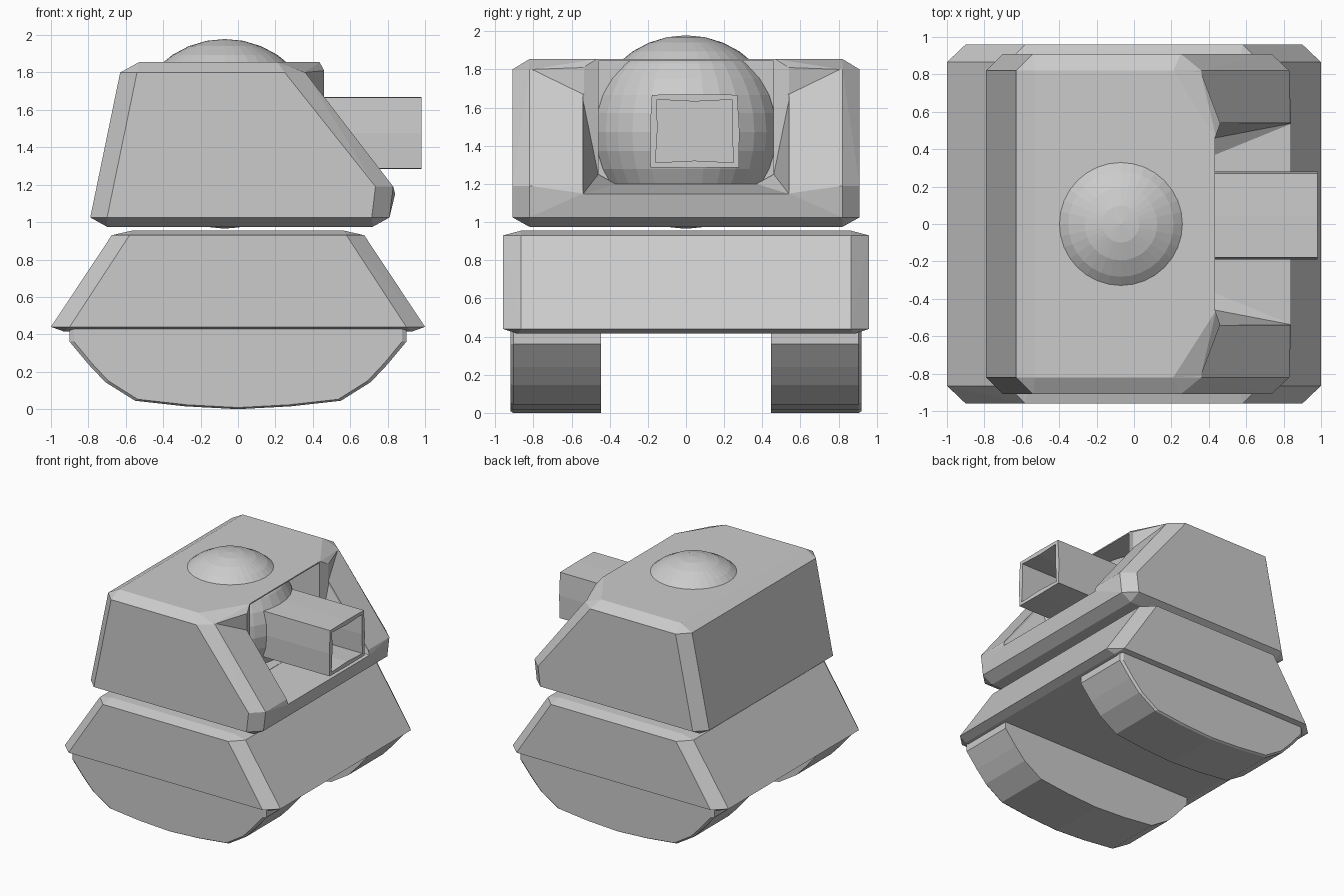
import bpy, bmesh, math
from mathutils import Vector

if "Cube" in bpy.data.objects:
    bpy.data.objects.remove(bpy.data.objects["Cube"])


def finish(name, bm):
    bmesh.ops.recalc_face_normals(bm, faces=bm.faces)
    mesh = bpy.data.meshes.new(name)
    bm.to_mesh(mesh)
    bm.free()
    ob = bpy.data.objects.new(name, mesh)
    bpy.context.collection.objects.link(ob)
    return ob


def hull(name, pts, mirror=""):
    """Convex solid around points, optionally mirrored in x and/or y."""
    for axis in mirror:
        i = "xyz".index(axis)
        pts = pts + [tuple(-c if k == i else c for k, c in enumerate(p)) for p in pts]
    bm = bmesh.new()
    for p in sorted(set(pts)):
        bm.verts.new(p)
    res = bmesh.ops.convex_hull(bm, input=bm.verts)
    loose = [v for v in bm.verts if not v.link_faces]
    bmesh.ops.delete(bm, geom=loose, context='VERTS')
    bmesh.ops.dissolve_limit(bm, angle_limit=math.radians(1),
                             verts=bm.verts, edges=bm.edges)
    return finish(name, bm)


def boolean(ob, other, op):
    other.hide_render = True
    mod = ob.modifiers.new(op, 'BOOLEAN')
    mod.operation, mod.object, mod.solver = op, other, 'EXACT'
    bpy.context.view_layer.objects.active = ob
    bpy.ops.object.modifier_apply(modifier=mod.name)
    bpy.data.objects.remove(other)


# Lower hull: sloped ends and chamfered corners
hull("lower_hull", [
    (.93, .88, .415),
    (1.0, .865, .44), (.90, .96, .44),
    (.675, .865, .93), (.58, .96, .93),
    (.565, .865, .955)], "xy")

# Two tracks with rounded bellies and a bevelled outer rim
belly = [(.90, .44), (.90, .36), (.80, .24), (.71, .145), (.55, .045), (.28, .015), (0, 0)]
for side, s in (("left", -1), ("right", 1)):
    pts = []
    for x, z in belly:
        pts += [(x, s * .445, z), (x, s * .905, z),
                (x * .975, s * .92, .44 + (z - .44) * .98)]
    hull("track_" + side, pts, "x")

# Turret body
turret = hull("turret", [
    (-.70, .91, 1.025), (-.54, .91, 1.80), (.25, .91, 1.80), (.735, .91, 1.19), (.715, .91, 1.025),
    (-.79, .82, 1.025), (-.63, .82, 1.80), (-.53, .82, 1.855), (.21, .82, 1.855),
    (.36, .82, 1.80), (.83, .82, 1.19), (.84, .54, 1.15), (.81, .82, 1.025),
    (.72, .82, .975), (-.70, .82, .975)], "y")

# Brow that overhangs the gun opening
brow = hull("brow", [
    (.46, .54, 1.81), (.46, .54, 1.64), (.355, .82, 1.80), (.44, .46, 1.855),
    (.21, .82, 1.855), (.0, .6, 1.855), (.0, .6, 1.3), (.3, .6, 1.4)], "y")
boolean(turret, brow, 'UNION')

# Gun opening: flared mouth, then a deep pocket for the ball mount
mouth = hull("mouth_cutter", [
    (.433, .46, 1.95), (.433, .46, 1.25), (.433, .37, 1.20), (.74, .37, 1.20),
    (.70, .46, 1.25), (.462, .54, 1.95), (.462, .54, 1.64),
    (.85, .54, 1.147), (.95, .54, 1.95), (.95, .54, 1.147)], "y")
boolean(turret, mouth, 'DIFFERENCE')
pocket = hull("pocket_cutter", [
    (x, y, z) for x in (.1, .5)
    for y, z in ((.459, 1.845), (.459, 1.252), (.369, 1.202))], "y")
boolean(turret, pocket, 'DIFFERENCE')

# Ball mount poking through the roof and opening
bm = bmesh.new()
bmesh.ops.create_uvsphere(bm, u_segments=32, v_segments=16, radius=.507)
bmesh.ops.translate(bm, verts=bm.verts, vec=Vector((-.07, 0, 1.472)))
finish("ball_mount", bm)

# Hollow square gun barrel, set slightly off centre
bm = bmesh.new()


def section(x, w, h, bulge):
    ring = [(-w, -h), (0, -h - bulge), (w, -h), (w + bulge, 0),
            (w - .008, h), (0, h + bulge), (-w + .008, h), (-w - bulge, 0)]
    return [bm.verts.new((x, .045 + y, 1.477 + z)) for y, z in ring]


loops = [section(.2, .232, .19, .003), section(.98, .232, .19, .003),
         section(.98, .205, .165, -.01), section(.45, .205, .165, -.01)]
for a, b in zip(loops, loops[1:]):
    for i in range(8):
        j = (i + 1) % 8
        bm.faces.new((a[i], a[j], b[j], b[i]))
bm.faces.new(loops[0])
bm.faces.new(loops[-1])
finish("gun_barrel", bm)
